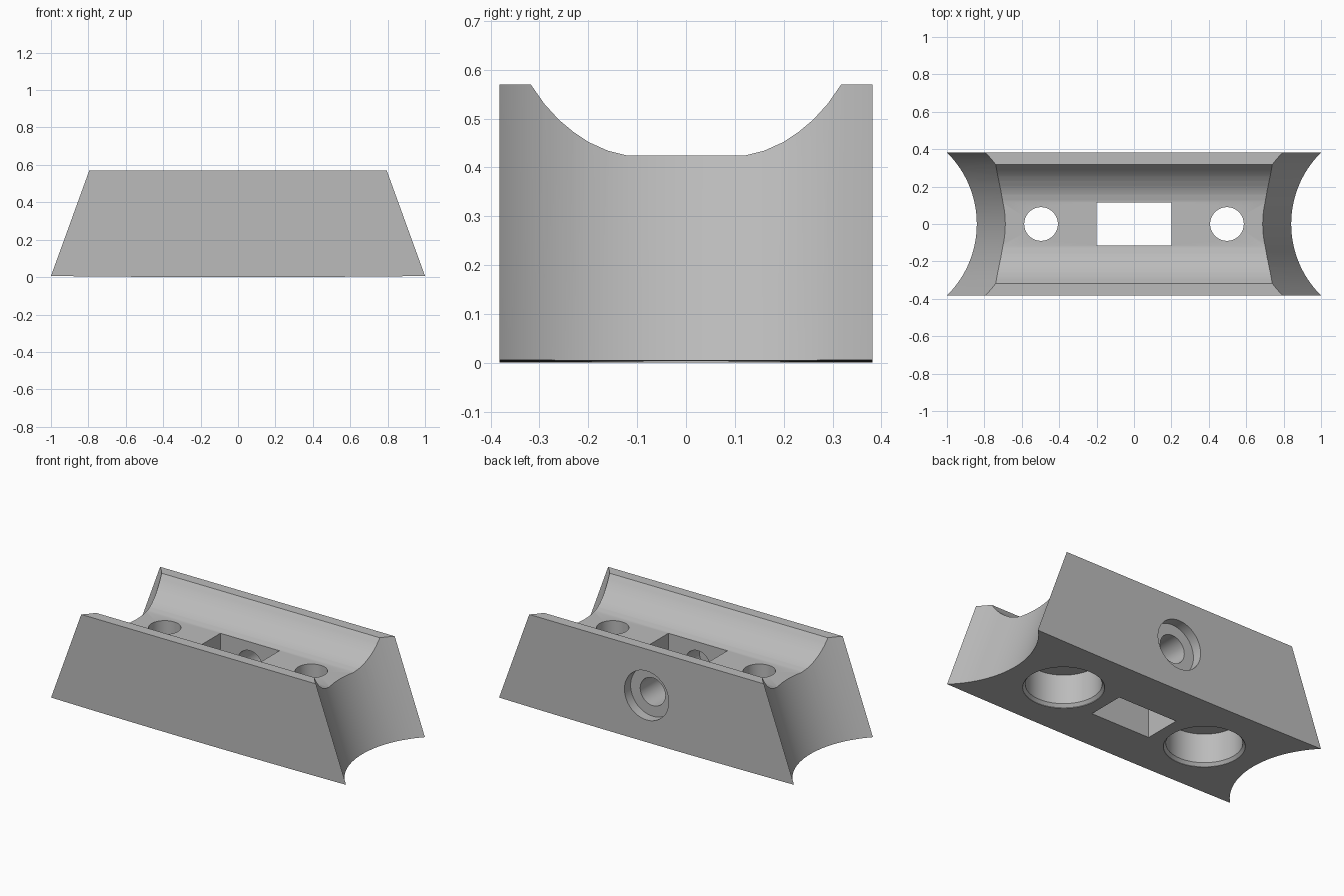
import bpy
import bmesh
from math import cos, sin, pi

cube = bpy.data.objects.get("Cube")
if cube:
    bpy.data.objects.remove(cube, do_unlink=True)

grey = bpy.data.materials.new("plain grey")
grey.use_nodes = True
grey.diffuse_color = (0.5, 0.5, 0.5, 1)
grey.node_tree.nodes["Principled BSDF"].inputs["Base Color"].default_value = (0.5, 0.5, 0.5, 1)


def loft(name, rings):
    """Closed solid through matching rings of points."""
    bm = bmesh.new()
    loops = [[bm.verts.new(p) for p in ring] for ring in rings]
    n = len(loops[0])
    for a, b in zip(loops, loops[1:]):
        for i in range(n):
            j = (i + 1) % n
            bm.faces.new((a[i], a[j], b[j], b[i]))
    bm.faces.new(loops[0])
    bm.faces.new(loops[-1])
    bmesh.ops.recalc_face_normals(bm, faces=bm.faces)
    mesh = bpy.data.meshes.new(name)
    bm.to_mesh(mesh)
    bm.free()
    mesh.materials.append(grey)
    obj = bpy.data.objects.new(name, mesh)
    bpy.context.collection.objects.link(obj)
    return obj


def circle(r, n=64):
    return [(r * cos(2 * pi * i / n), r * sin(2 * pi * i / n)) for i in range(n)]


def upright_bore(name, x, profile):
    """Round cutter along z from (radius, height) steps."""
    return loft(name, [[(x + u, v, z) for u, v in circle(r)] for r, z in profile])


# Block with a very slightly crowned underside
HALF_Y, TOP = 0.382, 0.57
bottom = [(-1.1 + 0.1 * i, 0.006 * (-1.1 + 0.1 * i) ** 2) for i in range(23)]
outline = bottom + [(1.1, TOP), (-1.1, TOP)]
block = loft("clamp_block", [[(x, y, z) for x, z in outline] for y in (-HALF_Y, HALF_Y)])

cutters = []

# Sloping hollow ends and the stepped vertical bolt holes
for side, label in ((1, "left"), (-1, "right")):
    cutters.append(loft(label + "_end_cutter", [
        [(side * (1.378 - 0.363 * z) + u, v, z) for u, v in circle(0.536, 128)]
        for z in (-0.1, 0.7)]))
    cutters.append(upright_bore(label + "_bolt_cutter", side * 0.497, [
        (0.222, -0.1), (0.222, 0.004), (0.208, 0.022), (0.208, 0.2), (0.09, 0.2), (0.09, 0.7)]))

# Long groove along the top
half = [(0.12, 0.424), (0.16, 0.434), (0.2, 0.452), (0.23, 0.472), (0.26, 0.497),
        (0.29, 0.53), (0.318, TOP), (0.318, 0.7)]
groove = half + [(-y, z) for y, z in reversed(half)]
cutters.append(loft("groove_cutter", [[(x, y, z) for y, z in groove] for x in (-1.3, 1.3)]))

# Rectangular slot through the middle
slot = [(-0.2, -0.115), (0.2, -0.115), (0.2, 0.115), (-0.2, 0.115)]
cutters.append(loft("slot_cutter", [[(x, y, z) for x, y in slot] for z in (-0.1, 0.7)]))

# Recessed cross bore from the back, blind towards the front
cutters.append(loft("cross_bore_cutter", [
    [(u, y, 0.286 + v) for u, v in circle(r)]
    for r, y in ((0.15, 0.5), (0.15, 0.322), (0.085, 0.322), (0.085, -0.25))]))

# Carve the block and drop the cutters
bpy.context.view_layer.objects.active = block
for cutter in cutters:
    cutter.hide_render = True
    mod = block.modifiers.new(cutter.name, "BOOLEAN")
    mod.operation = "DIFFERENCE"
    mod.solver = "EXACT"
    mod.object = cutter
    bpy.ops.object.modifier_apply(modifier=mod.name)
    bpy.data.objects.remove(cutter, do_unlink=True)

bpy.ops.object.select_all(action="DESELECT")
block.select_set(True)
bpy.ops.object.shade_smooth_by_angle(angle=pi / 6)
